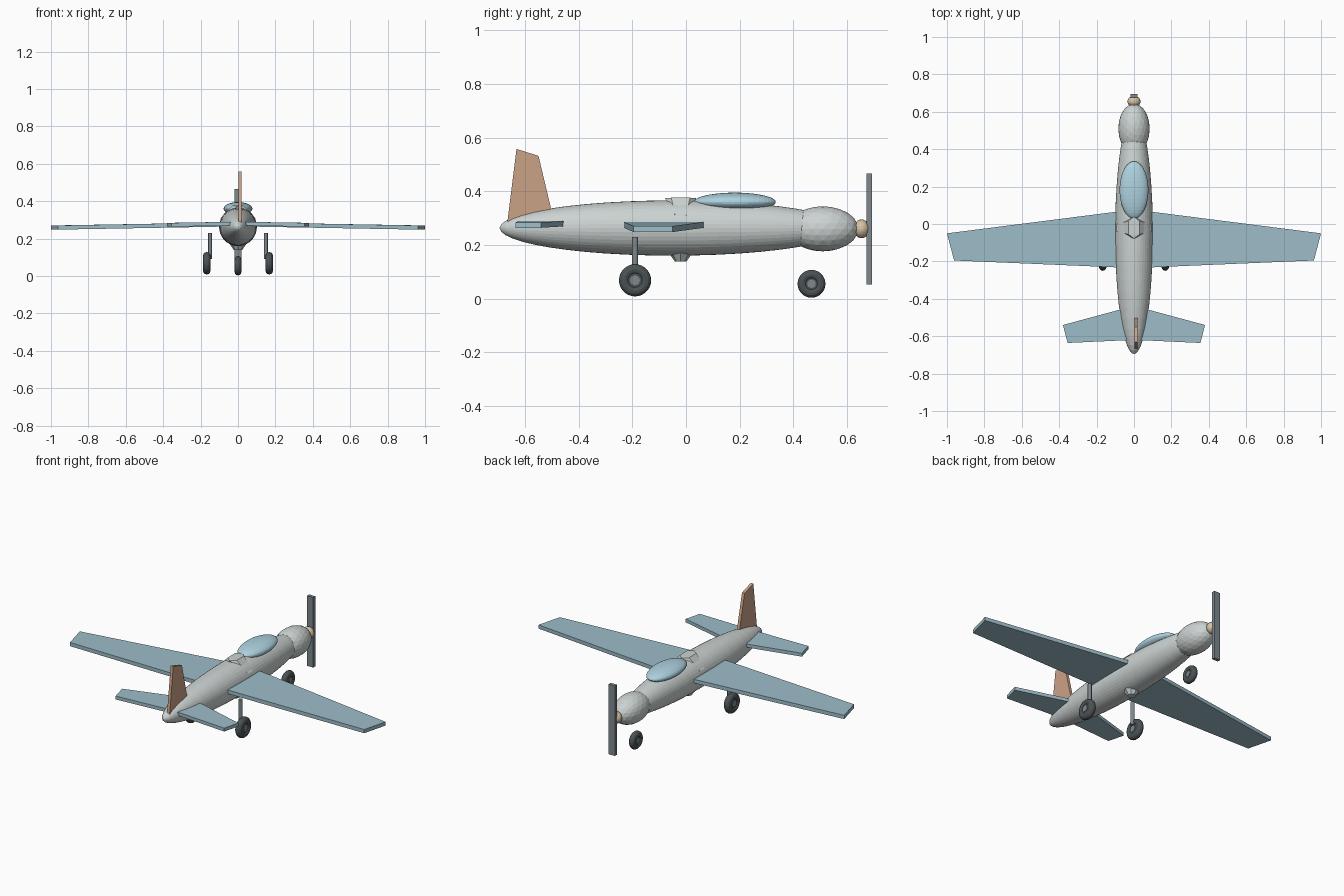
import bpy, bmesh
from math import pi
from mathutils import Matrix, Vector

if "Cube" in bpy.data.objects:
    bpy.data.objects.remove(bpy.data.objects["Cube"], do_unlink=True)


def material(name, rgb):
    m = bpy.data.materials.new(name)
    m.use_nodes = True
    color = (*rgb, 1)
    m.diffuse_color = color
    m.node_tree.nodes["Principled BSDF"].inputs["Base Color"].default_value = color
    return m


SILVER = material("pale_grey", (0.60, 0.65, 0.64))
BLUE = material("wing_blue", (0.34, 0.51, 0.58))
GLASS = material("canopy_blue", (0.42, 0.64, 0.74))
COPPER = material("fin_copper", (0.60, 0.36, 0.24))
TAN = material("spinner_tan", (0.68, 0.55, 0.37))
RUBBER = material("tyre_grey", (0.07, 0.085, 0.09))
METAL = material("metal_grey", (0.21, 0.25, 0.27))


def finish(name, bm, mat):
    bmesh.ops.recalc_face_normals(bm, faces=bm.faces)
    mesh = bpy.data.meshes.new(name)
    bm.to_mesh(mesh)
    bm.free()
    mesh.materials.append(mat)
    ob = bpy.data.objects.new(name, mesh)
    bpy.context.collection.objects.link(ob)
    return ob


def place(loc, scale=(1, 1, 1), axis="X", turn=0):
    return (Matrix.Translation(loc) @ Matrix.Diagonal((*scale, 1))
            @ Matrix.Rotation(turn, 4, axis))


def ellipsoid(name, loc, radii, mat, segments=40, rings=24):
    bm = bmesh.new()
    bmesh.ops.create_uvsphere(bm, u_segments=segments, v_segments=rings, radius=1,
                              matrix=place(loc, radii, "X", pi / 2))
    return finish(name, bm, mat)


def box(name, loc, size, mat):
    bm = bmesh.new()
    bmesh.ops.create_cube(bm, size=1, matrix=place(loc, size))
    return finish(name, bm, mat)


def cylinder(name, loc, radius, depth, mat, axis="Z", top=None, sides=20):
    bm = bmesh.new()
    bmesh.ops.create_cone(bm, cap_ends=True, segments=sides, radius1=radius,
                          radius2=radius if top is None else top, depth=depth,
                          matrix=place(loc, axis="Y", turn=pi / 2 if axis == "X" else 0))
    return finish(name, bm, mat)


def slab(name, outline, offset, mat):
    """Extrude a closed outline by an offset vector."""
    bm = bmesh.new()
    face = bm.faces.new([bm.verts.new(p) for p in outline])
    ext = bmesh.ops.extrude_face_region(bm, geom=[face], use_keep_orig=True)
    bmesh.ops.translate(bm, vec=offset,
                        verts=[v for v in ext["geom"] if isinstance(v, bmesh.types.BMVert)])
    return finish(name, bm, mat)


def wheel(name, loc, outer, tube):
    """Tyre: a small circle spun about the x axis, with a stepped hub."""
    bm = bmesh.new()
    ring = bmesh.ops.create_circle(bm, segments=12, radius=tube, matrix=place(
        Vector(loc) + Vector((0, 0, outer - tube)), axis="Y", turn=pi / 2) @ Matrix.Rotation(pi / 2, 4, "Y")
        @ Matrix.Rotation(pi / 2, 4, "X"))
    bmesh.ops.spin(bm, geom=ring["verts"] + bm.edges[:], cent=loc, axis=(1, 0, 0),
                   angle=2 * pi, steps=28, use_merge=True)
    bmesh.ops.remove_doubles(bm, verts=bm.verts, dist=0.0002)
    finish(name + "_tyre", bm, RUBBER)
    cylinder(name + "_rim", loc, outer * 0.5, tube * 1.4, RUBBER, "X")
    cylinder(name + "_hub", loc, outer * 0.3, tube * 1.7, METAL, "X", sides=16)


# Body, nose and canopy
ellipsoid("fuselage", (0, -0.05, 0.263), (0.101, 0.645, 0.103), SILVER)
bm = bmesh.new()
bmesh.ops.create_icosphere(bm, subdivisions=3, radius=1,
                           matrix=place((0, 0.51, 0.26), (0.084, 0.133, 0.084)))
finish("nose_cowl", bm, SILVER)
ellipsoid("canopy", (0, 0.182, 0.36), (0.077, 0.153, 0.035), GLASS, 32, 20)

# Faceted dorsal fairing and belly scoop
bm = bmesh.new()
for x in (-1, 1):
    for y in (-1, 1):
        bm.verts.new((x * 0.03, -0.02 + y * 0.035, 0.376))
        bm.verts.new((x * 0.094, -0.02 + y * 0.02, 0.308))
for y in (-0.078, 0.038):
    bm.verts.new((0, y, 0.374))
bmesh.ops.convex_hull(bm, input=bm.verts)
finish("dorsal_fairing", bm, SILVER)
cylinder("belly_scoop", (0, -0.02, 0.162), 0.022, 0.046, SILVER, top=0.055, sides=8)

# Wings, tailplane and main gear on both sides
for side, s in (("left", 1), ("right", -1)):
    slab(side + "_wing", [(s * 0.02, 0.075, 0.265), (s, -0.05, 0.248),
                          (s * 0.962, -0.195, 0.248), (s * 0.02, -0.235, 0.265)],
         (0, 0, 0.022), BLUE)
    slab(side + "_tailplane", [(s * 0.01, -0.44, 0.27), (s * 0.38, -0.54, 0.264),
                               (s * 0.355, -0.636, 0.264), (s * 0.01, -0.62, 0.27)],
         (0, 0, 0.02), BLUE)
    cylinder(side + "_gear_strut", (s * 0.15, -0.19, 0.16), 0.011, 0.14, METAL)
    wheel(side + "_wheel", (s * 0.167, -0.19, 0.068), 0.06, 0.02)
wheel("nose_wheel", (0, 0.468, 0.055), 0.052, 0.018)

# Fin
slab("tail_fin", [(0.002, -0.668, 0.27), (0.002, -0.632, 0.558),
                  (0.002, -0.55, 0.532), (0.002, -0.49, 0.28)], (0.017, 0, 0), COPPER)

# Spinner and propeller
ellipsoid("spinner", (0, 0.655, 0.26), (0.035, 0.03, 0.035), TAN, 20, 12)
box("propeller_blade", (0, 0.684, 0.259), (0.04, 0.02, 0.414), METAL)
